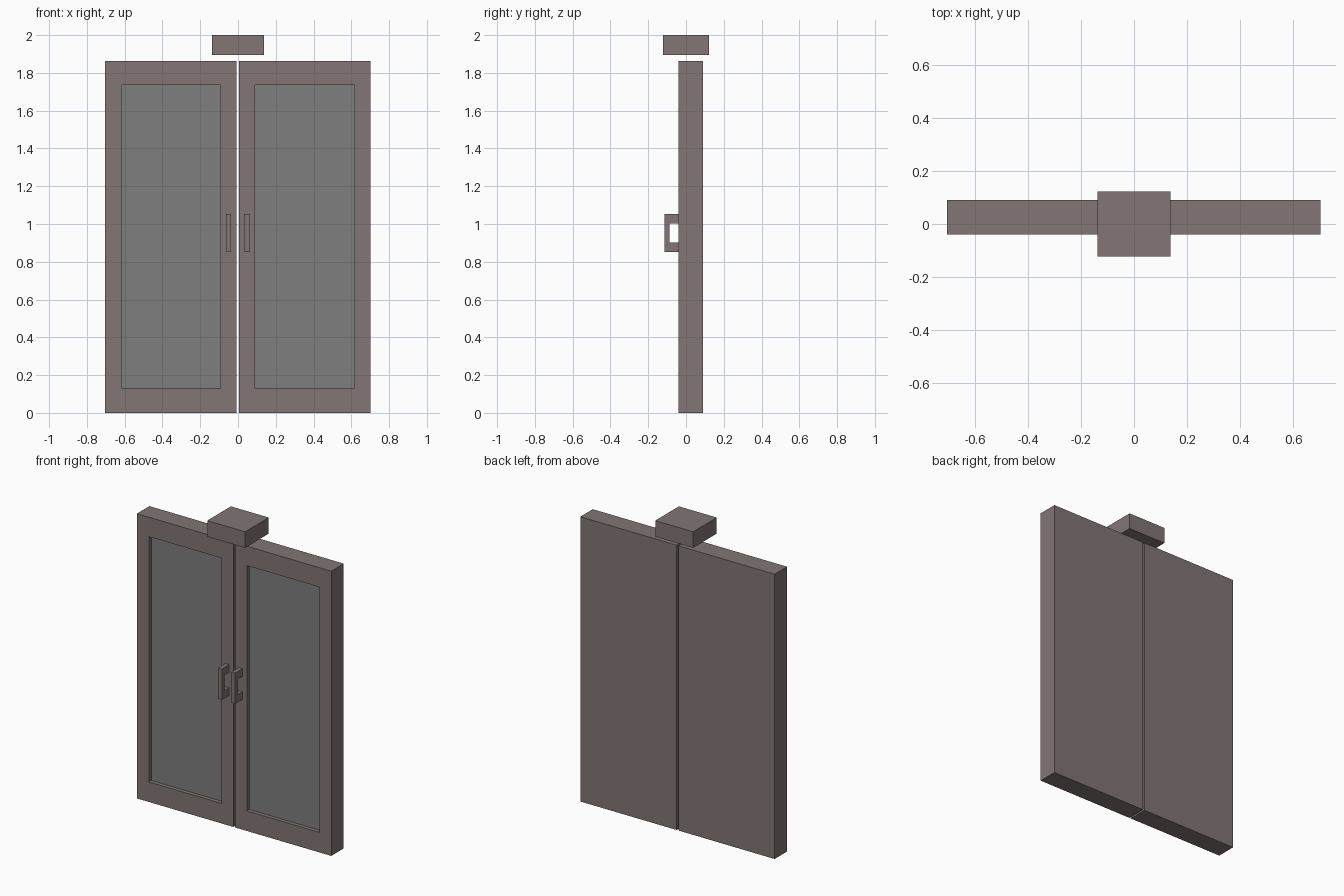
import bpy, bmesh

if "Cube" in bpy.data.objects:
    bpy.data.objects.remove(bpy.data.objects["Cube"])


def material(name, rgb):
    m = bpy.data.materials.new(name)
    m.diffuse_color = (*rgb, 1)
    m.use_nodes = True
    m.node_tree.nodes["Principled BSDF"].inputs["Base Color"].default_value = m.diffuse_color
    return m


FRAME = material("frame_brown", (0.22, 0.18, 0.178))
PANEL = material("panel_grey", (0.21, 0.21, 0.21))


def finish(name, bm, *mats):
    bmesh.ops.recalc_face_normals(bm, faces=bm.faces)
    me = bpy.data.meshes.new(name)
    bm.to_mesh(me)
    bm.free()
    for m in mats:
        me.materials.append(m)
    ob = bpy.data.objects.new(name, me)
    bpy.context.collection.objects.link(ob)
    return ob


def add_box(bm, lo, hi):
    verts = bmesh.ops.create_cube(bm, size=1)["verts"]
    for v in verts:
        v.co = [h if c > 0 else l for c, l, h in zip(v.co, lo, hi)]


def door(name, x0, x1):
    # Solid leaf with a shallow recessed panel in its front face only
    bm = bmesh.new()
    add_box(bm, (x0, -0.039, 0), (x1, 0.09, 1.862))
    bm.normal_update()
    front = min(bm.faces, key=lambda f: f.calc_center_median().y)
    bmesh.ops.inset_region(bm, faces=[front], thickness=0.086)
    mid = (x0 + x1) / 2
    for v in front.verts:
        v.co.x = x0 + 0.086 if v.co.x < mid else x1 - 0.086
        v.co.z = 0.131 if v.co.z < 0.9 else 1.735
    # Straight-sided recess
    inner = bmesh.ops.extrude_discrete_faces(bm, faces=[front])["faces"][0]
    for v in inner.verts:
        v.co.y += 0.026
    inner.material_index = 1
    return finish(name, bm, FRAME, PANEL)


def handle(name, x0, x1):
    # C-shaped pull: side profile in (y, z), extruded along x
    profile = [(-0.039, 0.852), (-0.115, 0.852), (-0.115, 1.053), (-0.039, 1.053),
               (-0.039, 1.003), (-0.088, 1.003), (-0.088, 0.902), (-0.039, 0.902)]
    bm = bmesh.new()
    face = bm.faces.new([bm.verts.new((x0, y, z)) for y, z in profile])
    ext = bmesh.ops.extrude_face_region(bm, geom=[face])["geom"]
    for v in ext:
        if isinstance(v, bmesh.types.BMVert):
            v.co.x = x1
    return finish(name, bm, FRAME)


# Door leaves
door("left_door", -0.704, -0.007)
door("right_door", 0.005, 0.702)

# Pull handles
handle("left_handle", -0.064, -0.037)
handle("right_handle", 0.033, 0.06)

# Sensor box floating above the doors
bm = bmesh.new()
add_box(bm, (-0.137, -0.122, 1.895), (0.137, 0.122, 2.0))
finish("sensor_box", bm, FRAME)
